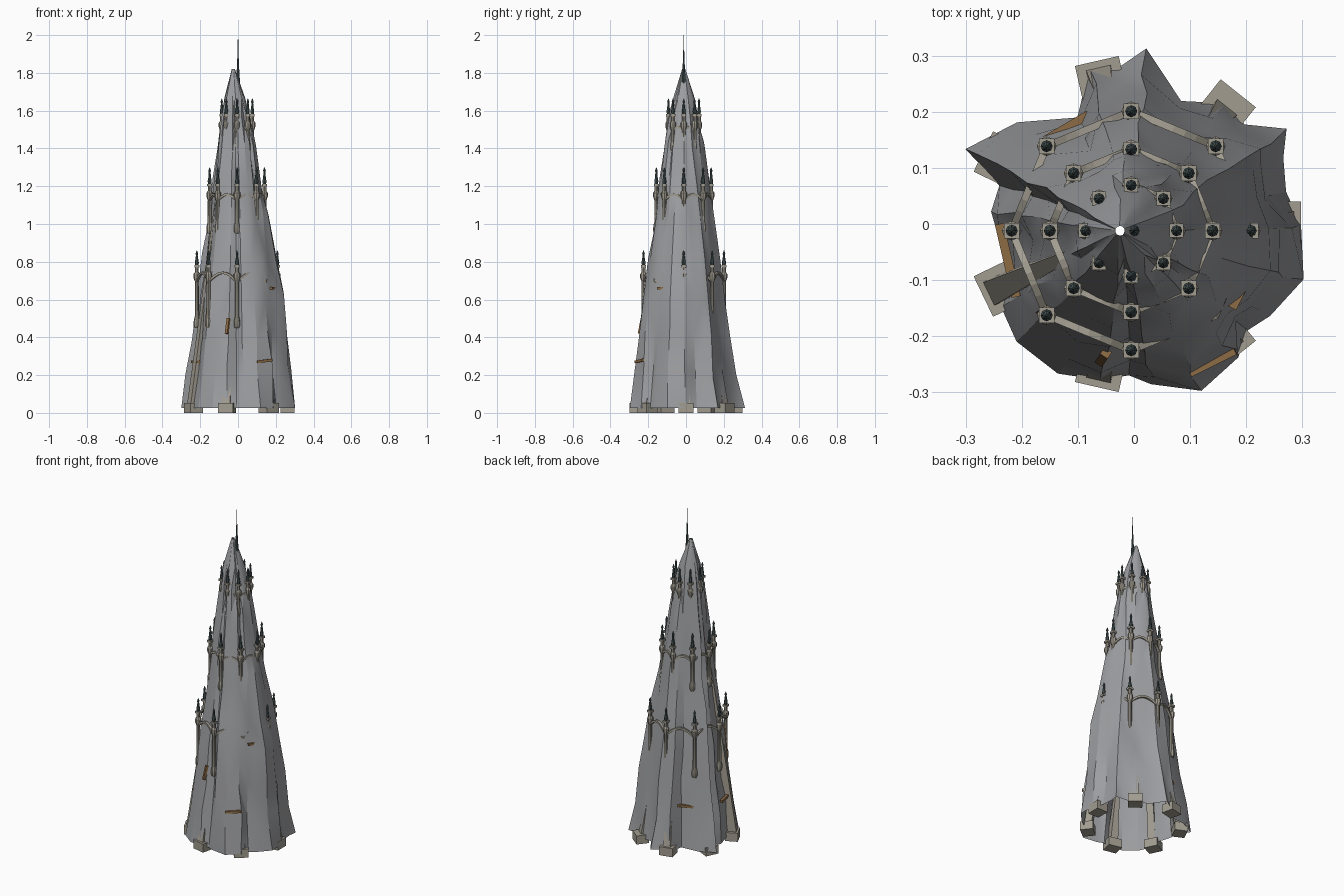
import bpy, bmesh, math, random
from mathutils import Vector

if "Cube" in bpy.data.objects:
    bpy.data.objects.remove(bpy.data.objects["Cube"])

random.seed(7)
CX, CY = -0.005, -0.012


def material(name, col):
    m = bpy.data.materials.new(name)
    m.diffuse_color = (*col, 1)
    m.use_nodes = True
    m.node_tree.nodes["Principled BSDF"].inputs["Base Color"].default_value = m.diffuse_color
    return m


STONE = material("pale_stone", (0.36, 0.335, 0.28))
SLATE = material("dark_slate", (0.07, 0.10, 0.10))
WOOD = material("wood", (0.27, 0.15, 0.06))
ROCK = material("grey_rock", (0.34, 0.345, 0.36))


def finish(bm, name, mat, smooth=None):
    bmesh.ops.recalc_face_normals(bm, faces=bm.faces[:])
    me = bpy.data.meshes.new(name)
    bm.to_mesh(me)
    bm.free()
    ob = bpy.data.objects.new(name, me)
    bpy.context.collection.objects.link(ob)
    me.materials.append(mat)
    if smooth:
        bpy.ops.object.select_all(action='DESELECT')
        ob.select_set(True)
        bpy.context.view_layer.objects.active = ob
        bpy.ops.object.shade_smooth_by_angle(angle=math.radians(smooth))
    return ob


def skin(bm, rings, caps=True):
    vs = [[bm.verts.new(p) for p in r] for r in rings]
    n = len(vs[0])
    for a, b in zip(vs, vs[1:]):
        for i in range(n):
            j = (i + 1) % n
            bm.faces.new((a[i], a[j], b[j], b[i]))
    if caps:
        bm.faces.new(vs[0][::-1])
        bm.faces.new(vs[-1])


def lathe(bm, profile, x, y, n=8):
    skin(bm, [[(x + r * math.cos(math.tau * i / n),
                y + r * math.sin(math.tau * i / n), z) for i in range(n)]
              for r, z in profile])


def sweep(bm, path, sizes):
    """Rectangular bar along a path lying in one vertical plane."""
    path = [Vector(p) for p in path]
    s = (path[-1] - path[0]).cross(Vector((0, 0, 1))).normalized()
    rings = []
    for i, c in enumerate(path):
        d = path[min(i + 1, len(path) - 1)] - path[max(i - 1, 0)]
        u = s.cross(d).normalized()
        w, h = sizes[min(i, len(sizes) - 1)]
        rings.append([c + s * w / 2 * a + u * h / 2 * b
                      for a, b in ((-1, -1), (1, -1), (1, 1), (-1, 1))])
    skin(bm, rings)


def interp(table, z):
    for (z0, v0), (z1, v1) in zip(table, table[1:]):
        if z <= z1:
            return v0 + (v1 - v0) * (z - z0) / (z1 - z0)
    return table[-1][1]


# Craggy rock body: foot outline (angle, radius) swept up a shrinking profile
outline = [(0, .295), (12, .275), (24, .29), (32, .32), (42, .265), (53, .27), (69, .235),
           (86, .315), (96, .28), (106, .29), (118, .215), (139, .277), (156, .33),
           (164, .25), (175, .256), (187, .242), (202, .238), (212, .28), (225, .297),
           (243, .30), (258, .285), (268, .27), (276, .287), (292, .32), (308, .30),
           (317, .275), (326, .29), (342, .315)]
profile = [(.02, 1), (.3, .87), (.5, .775), (.65, .72), (.8, .645), (1.0, .545), (1.2, .46),
           (1.4, .37), (1.5, .31), (1.6, .25), (1.7, .17), (1.82, .03)]
levels = [.025, .22, .42, .62, .82, 1.02, 1.22, 1.4, 1.54, 1.67, 1.82]
walk = [0.0] * len(outline)
rings = []
for k, z in enumerate(levels):
    t = z / 1.82
    ring = []
    for i, (a, r) in enumerate(outline):
        walk[i] = walk[i] * .6 + (random.uniform(-.03, .03) if k else 0)
        ang = math.radians(a) + (random.uniform(-.03, .03) if k else 0)
        pleat = .025 * (-1) ** i if k else 0
        base = r + (.277 - r) * t * .8
        bulge = 1 + .15 * max(0, math.cos(ang + .3)) ** 2 * math.exp(-((z - .65) / .4) ** 2)
        rr = base * interp(profile, z) * bulge * (1 + walk[i] + pleat)
        dz = random.uniform(-.04, .04) if 0 < k < 9 else 0
        ring.append((-.025 * t ** 4 + rr * math.cos(ang),
                     -.012 * t + rr * math.sin(ang), z + dz))
    rings.append(ring)
bm = bmesh.new()
skin(bm, rings, caps=False)
bmesh.ops.triangulate(bm, faces=bm.faces[:])
finish(bm, "rock_spire", ROCK, 25)

# Needle on the summit
bm = bmesh.new()
lathe(bm, [(.012, 1.62), (.01, 1.76), (.006, 1.83), (.003, 1.9), (.0008, 2.0)], 0, -.012)
finish(bm, "summit_needle", SLATE)

# Seven leaning buttresses with foot blocks; the two on the left climb higher
ribs, feet = bmesh.new(), bmesh.new()
for i in range(7):
    c, s = math.cos(math.tau * i / 7), math.sin(math.tau * i / 7)
    top = (.12, 1.15) if i in (3, 4) else (.19, .42)
    foot = .245 if i == 1 else .265
    sweep(ribs, [(foot * c, foot * s, .03), (top[0] * c, top[0] * s, top[1])],
          [(.046, .05), (.018, .015)])
    sweep(feet, [(.225 * c, .225 * s, .026), (.298 * c, .298 * s, .026)], [(.08, .052)])
finish(ribs, "buttress_ribs", STONE)
finish(feet, "buttress_feet", STONE)

# Three tiers of hanging pinnacles: radius, bottom, collar, tip, thickness, buried ones
tiers = [("lower", .213, .45, .73, .86, .0135, (7,)),
         ("middle", .145, .95, 1.16, 1.30, .0135, ()),
         ("upper", .081, 1.38, 1.53, 1.665, .0125, ())]
for name, R, zb, zc, zt, w, skip in tiers:
    shafts, caps, arches = bmesh.new(), bmesh.new(), bmesh.new()
    pts = [(CX + R * math.cos(math.tau * i / 8), CY + R * math.sin(math.tau * i / 8))
           for i in range(8)]
    for i, (x, y) in enumerate(pts):
        # arch rib to the next pinnacle
        x1, y1 = pts[(i + 1) % 8]
        path = [(x + (x1 - x) * t / 8, y + (y1 - y) * t / 8,
                 zc - .035 + R * .22 * math.sin(math.pi * t / 8)) for t in range(9)]
        sweep(arches, path, [(.013, .012)])
        if i in skip:
            continue
        # corbel, shaft, collar and capital
        lathe(shafts, [(w * .9, zb), (w * 1.25, zb + .012), (w * 1.2, zb + .04),
                       (w * .8, zb + .06), (w * .75, zc - .035), (w * 1.3, zc - .015),
                       (w * 1.3, zc + .005), (w * .75, zc + .015), (w * .75, zc + .04)], x, y)
        # square plate
        sweep(shafts, [(x - w, y, zc + .046), (x + w, y, zc + .046)], [(w * 2, .012)])
        # dark crown and finial
        lathe(caps, [(w * .65, zc + .052), (w * .8, zc + .066), (w * .55, zc + .085),
                     (w * .35, zt - .024), (w * .55, zt - .018), (w * .08, zt)], x, y)
    finish(shafts, name + "_pinnacles", STONE, 30)
    finish(caps, name + "_pinnacle_crowns", SLATE)
    finish(arches, name + "_arches", STONE)

# Weathered timber planks wedged in the rock
bm = bmesh.new()
for p, q in (((-.19, .13, .27), (-.08, .195, .28)),
             ((-.24, 0, .27), (-.21, -.13, .27)),
             ((.10, -.265, .27), (.18, -.225, .28)),
             ((-.06, -.245, .42), (-.05, -.23, .5)),
             ((.195, -.11, .66), (.175, -.15, .66)),
             ((-.13, -.11, .82), (-.09, -.135, .82)),
             ((-.165, -.16, .46), (-.15, -.15, .66))):
    sweep(bm, [p, q], [(.016, .014)])
finish(bm, "timber_planks", WOOD)
